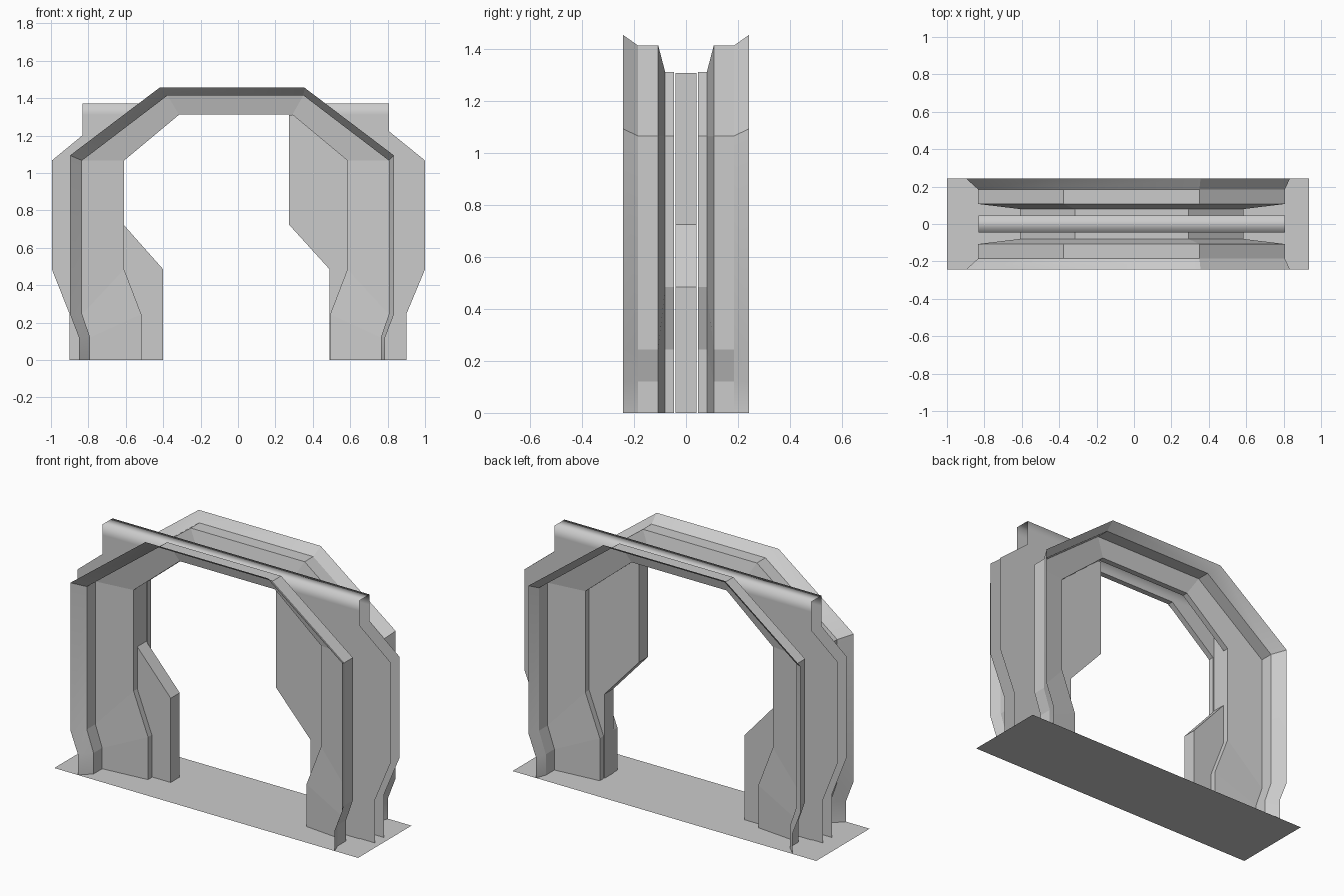
import bpy
import math

if "Cube" in bpy.data.objects:
    bpy.data.objects.remove(bpy.data.objects["Cube"])


def make(name, verts, faces, smooth=None):
    mesh = bpy.data.meshes.new(name)
    mesh.from_pydata(verts, [], faces)
    mesh.update()
    obj = bpy.data.objects.new(name, mesh)
    bpy.context.collection.objects.link(obj)
    if smooth:
        bpy.ops.object.select_all(action='DESELECT')
        obj.select_set(True)
        bpy.context.view_layer.objects.active = obj
        bpy.ops.object.shade_smooth_by_angle(angle=math.radians(smooth))
    return obj


def arch(cx, half):
    """Full arch from a half profile of (half width, height), left foot to right foot."""
    return [(cx - w, z) for w, z in half] + [(cx + w, z) for w, z in reversed(half)]


def loft(name, rings, smooth=None):
    """Open sheet joining arch loops, each given as (y, points)."""
    n = len(rings[0][1])
    verts = [(x, y, z) for y, pts in rings for x, z in pts]
    faces = [(r * n + i, r * n + i + 1, (r + 1) * n + i + 1, (r + 1) * n + i)
             for r in range(len(rings) - 1) for i in range(n - 1)]
    if rings[0][0] > 0:
        faces = [f[::-1] for f in faces]
    return make(name, verts, faces, smooth)


# Arch loops: outer lip, recess and doorway opening
LIP = arch(-0.032, [(0.818, 0), (0.818, 0.12), (0.866, 0.245), (0.866, 1.094), (0.388, 1.456)])
RECESS = arch(-0.0135, [(0.777, 0), (0.777, 0.12), (0.82, 0.245), (0.82, 1.067), (0.363, 1.415)])
OPENING = arch(-0.012, [(0.505, 0), (0.505, 0.245), (0.597, 0.485), (0.597, 1.067), (0.303, 1.312)])
WALL_Y = 0.046

# Front and back frames
for side, s in (("front", -1), ("back", 1)):
    loft(side + "_flared_lip", [(s * 0.243, LIP), (s * 0.185, RECESS)], 30)
    loft(side + "_frame", [(s * 0.185, RECESS), (s * 0.107, RECESS),
                           (s * 0.08, OPENING), (s * WALL_Y, OPENING)])

# Pocket housing: two walls round the opening, joined by a softly shaded top
verts, faces = [], []
L, R, ZT = -0.832, 0.806, 1.372
ztop = OPENING[4][1]
outline = OPENING + [(R, 0), (R, ztop), (R, ZT), (L, ZT), (L, ztop), (L, 0)]
for k, y in enumerate((-WALL_Y, WALL_Y)):
    o = k * 16
    verts += [(x, y, z) for x, z in outline]
    walls = [(0, 1, 2, 3, 4, 14, 15), (5, 6, 7, 8, 9, 10, 11), (14, 4, 5, 11, 12, 13)]
    for w in walls:
        f = tuple(o + i for i in w)
        faces.append(f[::-1] if (k == 0) == (w[0] == 0) and w[0] == 0 else f)
faces.append((13, 12, 28, 29))
# Orient front faces to -y and back faces to +y
fixed = []
for f in faces:
    ys = {verts[i][1] for i in f}
    if len(ys) == 1:
        area = sum(verts[a][0] * verts[b][2] - verts[b][0] * verts[a][2]
                   for a, b in zip(f, f[1:] + f[:1]))
        if (area > 0) != (ys == {-WALL_Y}):
            f = f[::-1]
    fixed.append(f)
make("door_housing", verts, fixed, 180)


def leaf(name, inner, outer):
    """Sliding door leaf: two skins joined along the meeting edge only."""
    pts = inner + outer
    n, m, t = len(pts), len(inner), 0.041
    verts = [(x, y, z) for y in (-t, t) for x, z in pts]
    faces = [tuple(range(n)), tuple(range(2 * n - 1, n - 1, -1))]
    faces += [(i + 1, i, n + i, n + i + 1) for i in range(m - 1)]
    if inner[0][0] > 0:
        faces = [f[::-1] for f in faces]
    make(name, verts, faces)


# Interlocking door leaves, slid open
leaf("left_door_leaf",
     [(-0.40, 0), (-0.40, 0.485), (-0.613, 0.725), (-0.613, 1.31)],
     [(-0.70, 1.31), (-0.995, 1.067), (-0.995, 0.485), (-0.90, 0.245), (-0.90, 0)])
leaf("right_door_leaf",
     [(0.49, 0), (0.49, 0.485), (0.272, 0.725), (0.272, 1.31)],
     [(0.70, 1.31), (1.0, 1.067), (1.0, 0.485), (0.90, 0.245), (0.90, 0)])

# Threshold floor
make("threshold_floor", [(-1, -0.243, 0), (0.935, -0.243, 0), (0.935, 0.243, 0), (-1, 0.243, 0)],
     [(0, 1, 2, 3)])
